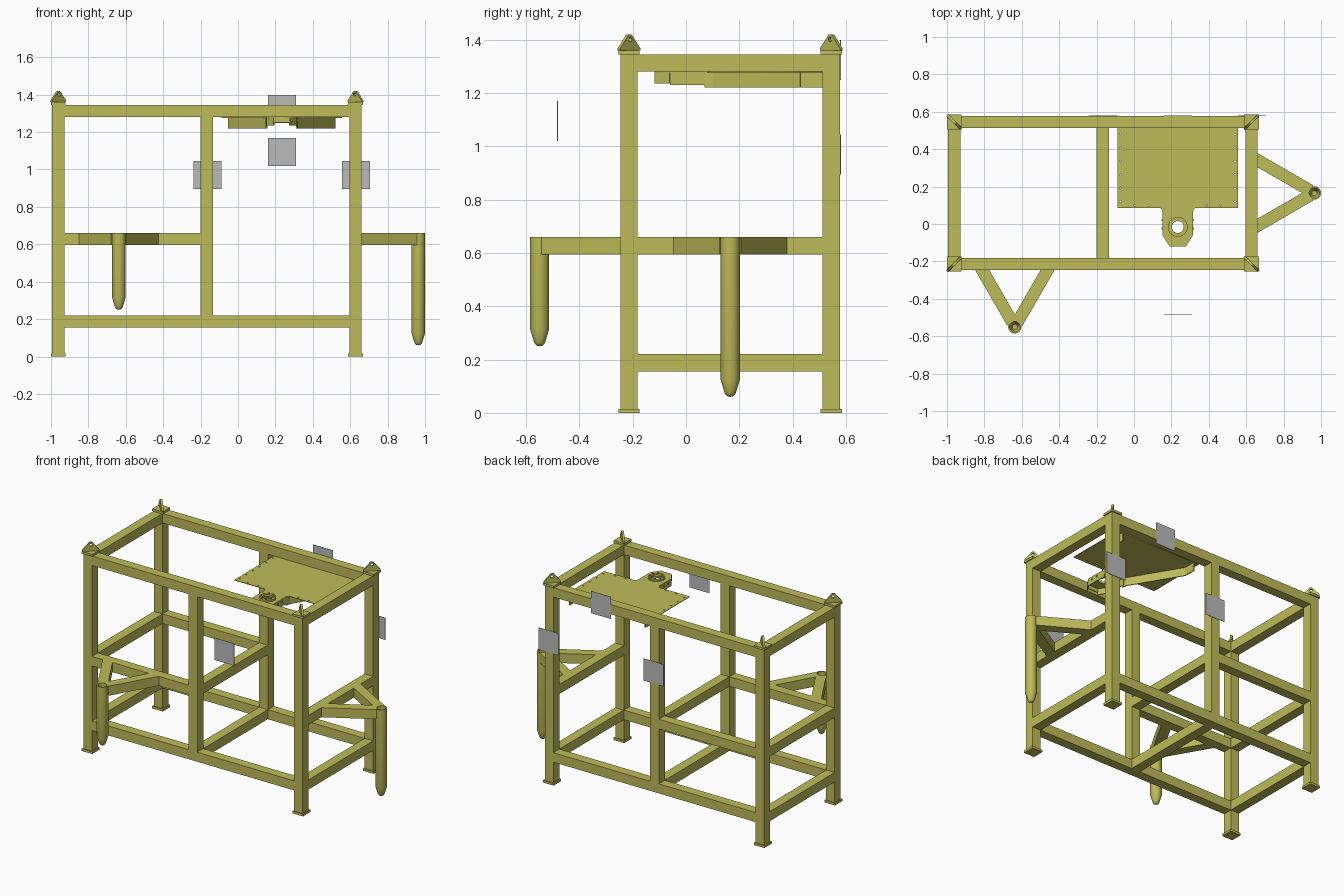
import bpy, bmesh, math
from mathutils import Vector, Matrix

cube = bpy.data.objects.get("Cube")
if cube:
    bpy.data.objects.remove(cube)


def material(name, rgb):
    m = bpy.data.materials.new(name)
    m.use_nodes = True
    m.diffuse_color = (*rgb, 1)
    m.node_tree.nodes["Principled BSDF"].inputs["Base Color"].default_value = (*rgb, 1)
    return m


OLIVE = material("olive_yellow", (0.51, 0.50, 0.10))
GREY = material("marker_grey", (0.50, 0.50, 0.50))


def link(name, mesh, mat=OLIVE, matrix=None):
    ob = bpy.data.objects.new(name, mesh)
    if not mesh.materials:
        mesh.materials.append(mat)
    if matrix:
        ob.matrix_world = matrix
    bpy.context.collection.objects.link(ob)
    return ob


def box(name, center, size, mat=OLIVE, yaw=0.0):
    bm = bmesh.new()
    bmesh.ops.create_cube(bm, size=1)
    bmesh.ops.scale(bm, vec=size, verts=bm.verts)
    mesh = bpy.data.meshes.new(name)
    bm.to_mesh(mesh)
    bm.free()
    return link(name, mesh, mat, Matrix.Translation(center) @ Matrix.Rotation(yaw, 4, 'Z'))


def beam(name, a, b, z0, z1, width):
    """Level bar between two plan points."""
    a, b = Vector(a), Vector(b)
    d, mid = b - a, (a + b) / 2
    return box(name, (mid.x, mid.y, (z0 + z1) / 2), (d.length, width, z1 - z0),
               yaw=math.atan2(d.y, d.x))


def circle(cx, cy, r, n=16):
    return [(cx + r * math.cos(2 * math.pi * i / n), cy + r * math.sin(2 * math.pi * i / n))
            for i in range(n)]


def sheet(name, loops, thickness):
    """Flat sheet from an outline followed by hole loops, as a mesh."""
    cu = bpy.data.curves.new(name, 'CURVE')
    cu.dimensions, cu.fill_mode, cu.extrude = '2D', 'BOTH', thickness / 2
    for loop in loops:
        s = cu.splines.new('POLY')
        s.points.add(len(loop) - 1)
        for p, (x, y) in zip(s.points, loop):
            p.co = (x, y, 0, 1)
        s.use_cyclic_u = True
    tmp = bpy.data.objects.new(name, cu)
    bpy.context.collection.objects.link(tmp)
    bpy.context.view_layer.update()
    mesh = bpy.data.meshes.new_from_object(tmp.evaluated_get(bpy.context.evaluated_depsgraph_get()))
    bpy.data.objects.remove(tmp)
    bpy.data.curves.remove(cu)
    mesh.name = name
    return mesh


# Main frame dimensions
T = 0.065
XL, XM, XR = -0.961, -0.167, 0.628
YF, YB = -0.214, 0.545
LOW, MID, TOP = (0.155, 0.22), (0.595, 0.66), (1.28, 1.345)
H = T / 2

# Corner posts, feet, cap plates and lifting eyes
eye_outline = [(0.053, 0), (0.053, 0.008)]
eye_outline += [(0.018 * math.cos(a), 0.042 + 0.018 * math.sin(a))
                for a in [math.radians(20 + 14 * i) for i in range(11)]]
eye_outline += [(-0.053, 0.008), (-0.053, 0)]
eye_mesh = sheet("lifting_eye", [eye_outline, circle(0, 0.041, 0.009)], 0.014)
for x, sx in ((XL, "right"), (XR, "left")):
    for y, sy in ((YF, "front"), (YB, "back")):
        tag = f"{sy}_{sx}"
        box(f"post_{tag}", (x, y, 0.68), (T, T, 1.33))
        box(f"foot_{tag}", (x, y, 0.0075), (0.08, 0.08, 0.015))
        box(f"cap_{tag}", (x, y, 1.3525), (0.08, 0.08, 0.015))
        yaw = math.radians(45 if sx == ("left" if sy == "back" else "right") else -45)
        link(f"lifting_eye_{tag}", eye_mesh, OLIVE,
             Matrix.Translation((x, y, 1.36)) @ Matrix.Rotation(yaw, 4, 'Z')
             @ Matrix.Rotation(math.pi / 2, 4, 'X'))

# Long rails and middle posts
for y, s in ((YF, "front"), (YB, "back")):
    beam(f"bottom_rail_{s}", (XL + H, y), (XR - H, y), *LOW, T)
    beam(f"top_rail_{s}", (XL + H, y), (XR - H, y), *TOP, T)
    beam(f"middle_rail_{s}", (XL + H, y), (XM - H, y), *MID, T)
    box(f"middle_post_{s}", (XM, y, 0.75), (T, T, 1.06))

# Cross rails
for x, s in ((XL, "right"), (XM, "middle"), (XR, "left")):
    for level, z in (("bottom", LOW), ("middle", MID), ("top", TOP)):
        if not (s == "middle" and level == "top"):
            beam(f"{level}_cross_{s}", (x, YF + H), (x, YB - H), *z, T)


# Hollow guide pins carried by V-shaped arms
def guide_pin(name, x, y, tip):
    profile = [(0, tip), (0.010, tip + 0.002), (0.017, tip + 0.008), (0.022, tip + 0.018),
               (0.036, tip + 0.065), (0.036, 0.66), (0.028, 0.66), (0.028, tip + 0.07),
               (0.014, tip + 0.02), (0, tip + 0.012)]
    bm = bmesh.new()
    vs = [bm.verts.new((r, 0, z)) for r, z in profile]
    es = [bm.edges.new(p) for p in zip(vs, vs[1:])]
    bmesh.ops.spin(bm, geom=vs + es, axis=(0, 0, 1), cent=(0, 0, 0),
                   angle=2 * math.pi, steps=32, use_duplicate=False)
    bmesh.ops.remove_doubles(bm, verts=bm.verts, dist=1e-5)
    bmesh.ops.recalc_face_normals(bm, faces=bm.faces)
    mesh = bpy.data.meshes.new(name)
    bm.to_mesh(mesh)
    bm.free()
    ob = link(name, mesh, OLIVE, Matrix.Translation((x, y, 0)))
    bpy.ops.object.select_all(action='DESELECT')
    ob.select_set(True)
    bpy.context.view_layer.objects.active = ob
    bpy.ops.object.shade_smooth_by_angle(angle=math.radians(35))


def pin_arm(side, apex, outward, reach):
    apex, out = Vector(apex), Vector(outward)
    for sign, s in ((1, "a"), (-1, "b")):
        d = -out
        d.rotate(Matrix.Rotation(sign * math.radians(30), 2))
        beam(f"{side}_arm_{s}", apex + d * 0.026, apex + d * (reach / math.cos(math.radians(30)) + 0.02),
             *MID, T)


guide_pin("left_guide_pin", 0.964, 0.166, 0.06)
pin_arm("left", (0.964, 0.166), (1, 0), 0.964 - XR - H)
guide_pin("front_guide_pin", -0.637, -0.549, 0.25)
pin_arm("front", (-0.637, -0.549), (0, -1), YF - H + 0.549)

# Mounting panel with a tongue, bolt holes and a round opening
CX = 0.234
half = [(0.323, 0.513), (0.323, 0.086), (0.094, 0.086), (0.081, 0.072), (0.081, -0.06), (0.043, -0.119)]
outline = [(CX + x, y) for x, y in half] + [(CX - x, y) for x, y in reversed(half)]
holes = [circle(CX, -0.016, 0.032, 24)]
for s in (-1, 1):
    holes += [circle(CX + s * 0.306, 0.12 + 0.072 * i, 0.005, 8) for i in range(6)]
    holes += [circle(CX + s * dx, 0.1, 0.005, 8) for dx in (0.152, 0.23)]
link("mounting_panel", sheet("mounting_panel", [outline] + holes, 0.004), OLIVE,
     Matrix.Translation((0, 0, 1.278)))

# Raised ring with bolts on the tongue
link("socket_ring", sheet("socket_ring", [circle(CX, -0.016, 0.053, 32), circle(CX, -0.016, 0.032, 24)], 0.01),
     OLIVE, Matrix.Translation((0, 0, 1.285)))
bolt_mesh = sheet("ring_bolt", [circle(0, 0, 0.006, 6)], 0.008)
for i in range(8):
    a = math.radians(22.5 + 45 * i)
    link(f"ring_bolt_{i + 1}", bolt_mesh, OLIVE, Matrix.Translation(
        (CX + 0.043 * math.cos(a), -0.016 + 0.043 * math.sin(a), 1.294)))

# Ribs below the panel and cheeks below the tongue
for s, tag in ((-1, "right"), (1, "left")):
    beam(f"panel_rib_{tag}", (CX + s * 0.085, 0.098), (CX + s * 0.285, 0.43), 1.22, 1.277, 0.006)
    beam(f"panel_rib_end_{tag}", (CX + s * 0.285, 0.43), (CX + s * 0.285, 0.513), 1.22, 1.277, 0.006)
    beam(f"rib_joint_{tag}", (CX + s * 0.08, 0.07), (CX + s * 0.085, 0.1), 1.22, 1.277, 0.008)
    beam(f"tongue_cheek_{tag}", (CX + s * 0.078, 0.09), (CX + s * 0.078, -0.06), 1.23, 1.277, 0.006)
    beam(f"tongue_corner_{tag}", (CX + s * 0.078, -0.06), (CX + s * 0.042, -0.116), 1.235, 1.277, 0.006)
    for y in (-0.025, 0.02):
        box(f"cheek_bolt_{tag}", (CX + s * 0.082, y, 1.262), (0.008, 0.01, 0.01))
beam("tongue_front_lip", (CX - 0.042, -0.116), (CX + 0.042, -0.116), 1.25, 1.277, 0.006)

# Square grey marker plates
for name, x, y, z in (("front_marker", 0.235, -0.482, 1.094), ("back_marker_top", 0.235, 0.5795, 1.324),
                      ("back_marker_middle", -0.163, 0.5795, 0.97), ("back_marker_left", 0.63, 0.5795, 0.97)):
    box(name, (x, y, z), (0.15, 0.003, 0.15), GREY)
